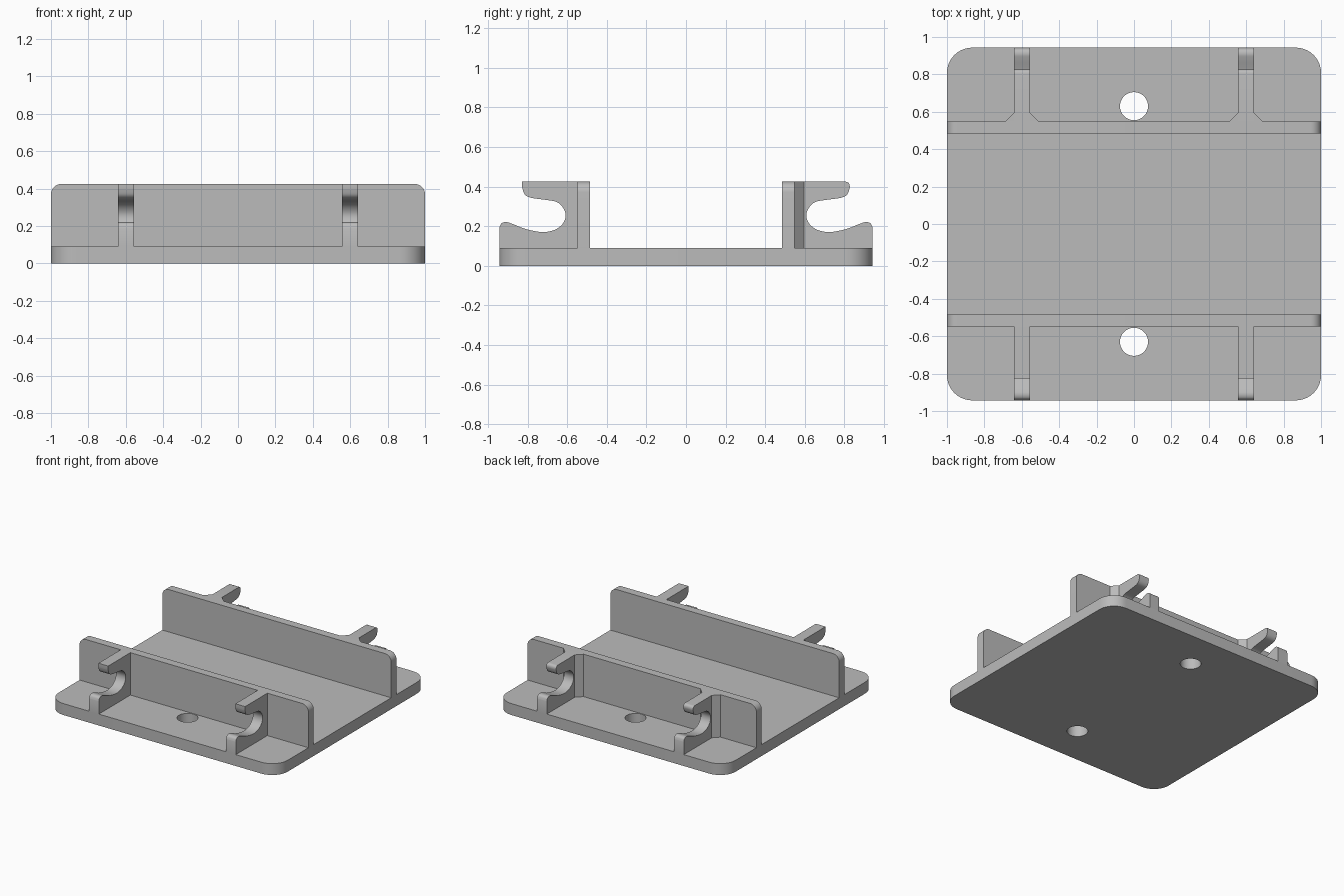
import bpy
import bmesh
from math import pi, cos, sin, radians
from mathutils import Vector

cube = bpy.data.objects.get("Cube")
if cube:
    bpy.data.objects.remove(cube, do_unlink=True)

grey = bpy.data.materials.new("plain grey")
grey.use_nodes = True
colour = (0.5, 0.5, 0.5, 1)
grey.diffuse_color = colour
grey.node_tree.nodes["Principled BSDF"].inputs["Base Color"].default_value = colour

HALF_Y = 0.943       # plate half depth
PLATE_Z = 0.09       # plate thickness
TOP = 0.425          # top of walls and hooks
WALL_IN, WALL_OUT = 0.484, 0.549
RIB_IN, RIB_OUT = 0.556, 0.641


def prism(name, outline, place, start, end):
    """Extrude a 2D outline; place(u, v, w) gives the 3D point."""
    bm = bmesh.new()
    base = bm.faces.new([bm.verts.new(place(u, v, start)) for u, v in outline])
    shift = Vector(place(0, 0, end)) - Vector(place(0, 0, start))
    moved = bmesh.ops.extrude_face_region(bm, geom=[base], use_keep_orig=True)["geom"]
    bmesh.ops.translate(bm, vec=shift, verts=[g for g in moved if isinstance(g, bmesh.types.BMVert)])
    bmesh.ops.recalc_face_normals(bm, faces=bm.faces)
    mesh = bpy.data.meshes.new(name)
    bm.to_mesh(mesh)
    bm.free()
    mesh.materials.append(grey)
    obj = bpy.data.objects.new(name, mesh)
    bpy.context.collection.objects.link(obj)
    return obj


def smooth(obj):
    bpy.ops.object.select_all(action="DESELECT")
    obj.select_set(True)
    bpy.context.view_layer.objects.active = obj
    bpy.ops.object.shade_smooth_by_angle(angle=radians(30))


def arc(cx, cy, r, a0, a1, n=10):
    return [(cx + r * cos(a0 + (a1 - a0) * i / n), cy + r * sin(a0 + (a1 - a0) * i / n))
            for i in range(n + 1)]


def spline(pts, n=5):
    """Smooth curve through the points."""
    p = [Vector(q) for q in [pts[0]] + pts + [pts[-1]]]
    out = []
    for a, b, c, d in zip(p, p[1:], p[2:], p[3:]):
        for i in range(n):
            t = i / n
            out.append(tuple(0.5 * (2 * b + (c - a) * t + (2 * a - 5 * b + 4 * c - d) * t * t
                                    + (3 * b - a - 3 * c + d) * t ** 3)))
    return out + [pts[-1]]


def flat(u, v, w):
    return (u, v, w)


# Base plate with rounded corners
R = 0.135
cx, cy = 1 - R, HALF_Y - R
outline = (arc(cx, cy, R, 0, pi / 2) + arc(-cx, cy, R, pi / 2, pi)
           + arc(-cx, -cy, R, pi, 1.5 * pi) + arc(cx, -cy, R, 1.5 * pi, 2 * pi))
plate = prism("base_plate", outline, flat, 0, PLATE_Z)

# Two screw holes through the plate
bpy.context.view_layer.objects.active = plate
for y in (-0.63, 0.63):
    cutter = prism("hole_cutter", arc(0, y, 0.075, 0, 2 * pi, 40)[:-1], flat, -0.1, 0.2)
    cutter.hide_render = True
    cut = plate.modifiers.new("screw_hole", "BOOLEAN")
    cut.operation = "DIFFERENCE"
    cut.solver = "EXACT"
    cut.object = cutter
    bpy.ops.object.modifier_apply(modifier=cut.name)
    bpy.data.objects.remove(cutter, do_unlink=True)
smooth(plate)

# Wall outline with rounded top corners
r = 0.055
wall_outline = ([(-1, PLATE_Z), (1, PLATE_Z)] + arc(1 - r, TOP - r, r, 0, pi / 2)
                + arc(r - 1, TOP - r, r, pi / 2, pi))

# Hook outline: lower jaw, slot, upper jaw
slot = spline([(HALF_Y, 0.19), (0.933, 0.213), (0.91, 0.221), (0.88, 0.213), (0.81, 0.186),
               (0.725, 0.17), (0.66, 0.183), (0.62, 0.216), (0.608, 0.257), (0.622, 0.295),
               (0.655, 0.323), (0.71, 0.333), (0.785, 0.344), (0.815, 0.362), (0.827, 0.395)])
tips = {"front": [(0.827, TOP)], "back": arc(0.805, TOP - 0.022, 0.022, 0, pi / 2, 5)}

for end, s in (("front", -1), ("back", 1)):
    wall = prism(end + "_wall", wall_outline, lambda u, v, w: (u, s * w, v), WALL_IN, WALL_OUT)
    smooth(wall)
    hook_outline = [(WALL_OUT, PLATE_Z), (HALF_Y, PLATE_Z)] + slot + tips[end] + [(WALL_OUT, TOP)]
    for side, m in (("right", -1), ("left", 1)):
        hook = prism(f"{end}_{side}_hook", hook_outline,
                     lambda u, v, w: (m * w, s * u, v), RIB_IN, RIB_OUT)
        smooth(hook)

# Corner gussets beside the back hooks
G = 0.046
for side, m in (("right", -1), ("left", 1)):
    for label, x, d in (("inner", RIB_IN, -G), ("outer", RIB_OUT, G)):
        prism(f"back_{side}_{label}_gusset",
              [(m * x, WALL_OUT), (m * (x + d), WALL_OUT), (m * x, WALL_OUT + G)],
              flat, PLATE_Z, TOP)
